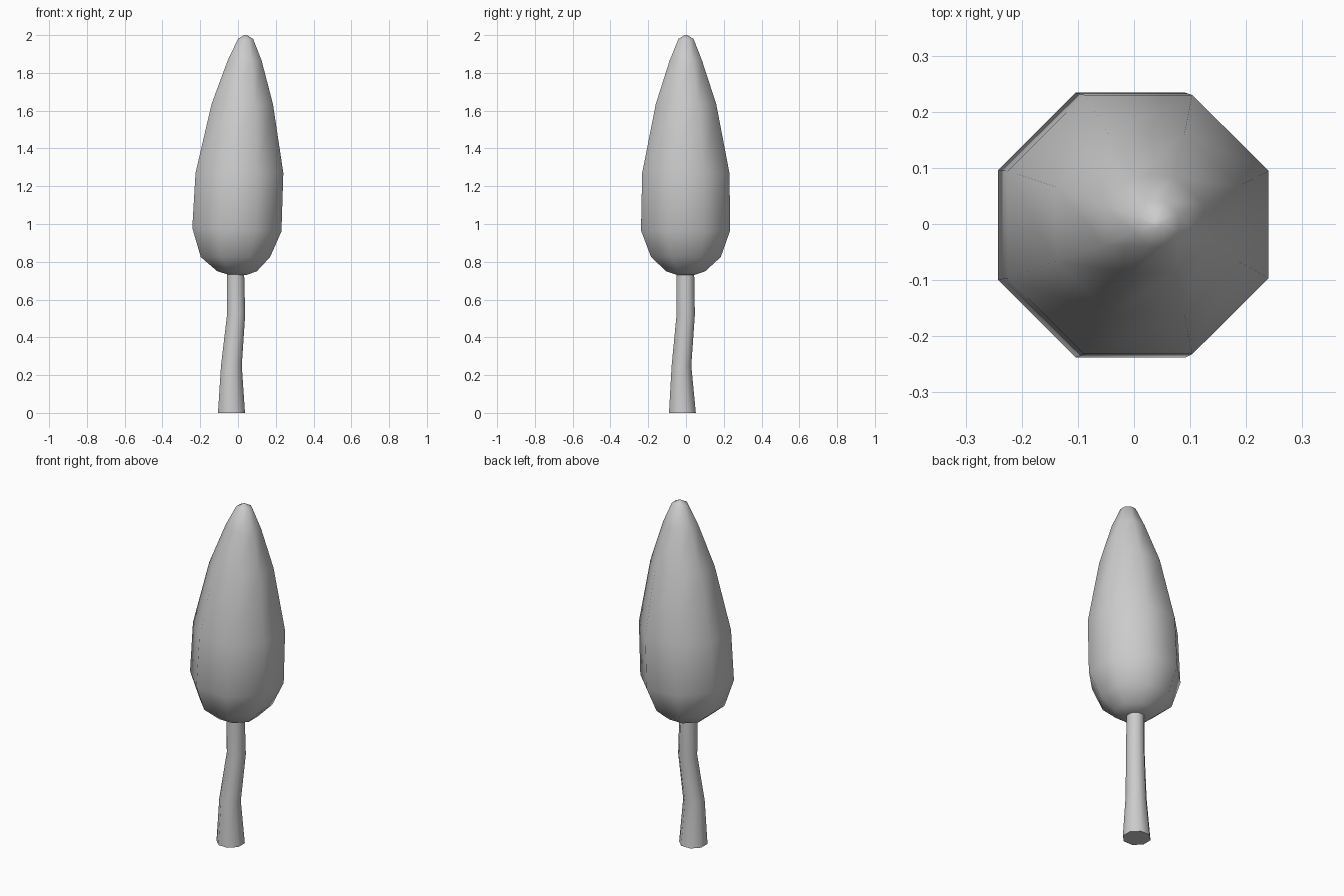
import bpy, bmesh, math

if "Cube" in bpy.data.objects:
    bpy.data.objects.remove(bpy.data.objects["Cube"])

SIDES = 8


def loft(name, rings):
    """Octagonal loft through rings of (z, x_min, x_max, y_min, y_max), capped at both ends."""
    bm = bmesh.new()
    loops = []
    for z, x0, x1, y0, y1 in rings:
        cx, cy = (x0 + x1) / 2, (y0 + y1) / 2
        k = 1 / math.cos(math.pi / SIDES)
        rx, ry = (x1 - x0) / 2 * k, (y1 - y0) / 2 * k
        tilt = -0.02 if 0.9 < z < 1.1 else 0.0
        loop = []
        for i in range(SIDES):
            a = 2 * math.pi * (i + 0.5) / SIDES
            loop.append(bm.verts.new((cx + rx * math.cos(a), cy + ry * math.sin(a),
                                      z + tilt * math.cos(a) * 0.5)))
        loops.append(loop)
    for a, b in zip(loops, loops[1:]):
        for i in range(SIDES):
            j = (i + 1) % SIDES
            bm.faces.new((a[i], a[j], b[j], b[i]))
    bm.faces.new(loops[0][::-1])
    bm.faces.new(loops[-1])
    bmesh.ops.recalc_face_normals(bm, faces=bm.faces[:])
    mesh = bpy.data.meshes.new(name)
    bm.to_mesh(mesh)
    bm.free()
    obj = bpy.data.objects.new(name, mesh)
    bpy.context.collection.objects.link(obj)
    bpy.ops.object.select_all(action='DESELECT')
    obj.select_set(True)
    bpy.context.view_layer.objects.active = obj
    bpy.ops.object.shade_smooth_by_angle(angle=math.radians(60))
    return obj


# Tapered crown, leaning slightly to the right at its tip
loft("crown", [
    (0.730, -0.045, 0.045, -0.045, 0.045),
    (0.750, -0.110, 0.100, -0.105, 0.102),
    (0.825, -0.197, 0.170, -0.185, 0.184),
    (0.970, -0.242, 0.230, -0.238, 0.234),
    (1.270, -0.225, 0.240, -0.232, 0.230),
    (1.635, -0.140, 0.185, -0.160, 0.160),
    (1.865, -0.055, 0.125, -0.087, 0.085),
    (1.980, 0.000, 0.080, -0.040, 0.040),
    (2.000, 0.033, 0.047, -0.007, 0.007),
])

# Bent trunk, reaching a little way into the crown
loft("trunk", [
    (0.000, -0.106, 0.037, -0.090, 0.052),
    (0.250, -0.090, 0.020, -0.076, 0.028),
    (0.520, -0.058, 0.038, -0.050, 0.047),
    (0.760, -0.058, 0.032, -0.049, 0.043),
])
